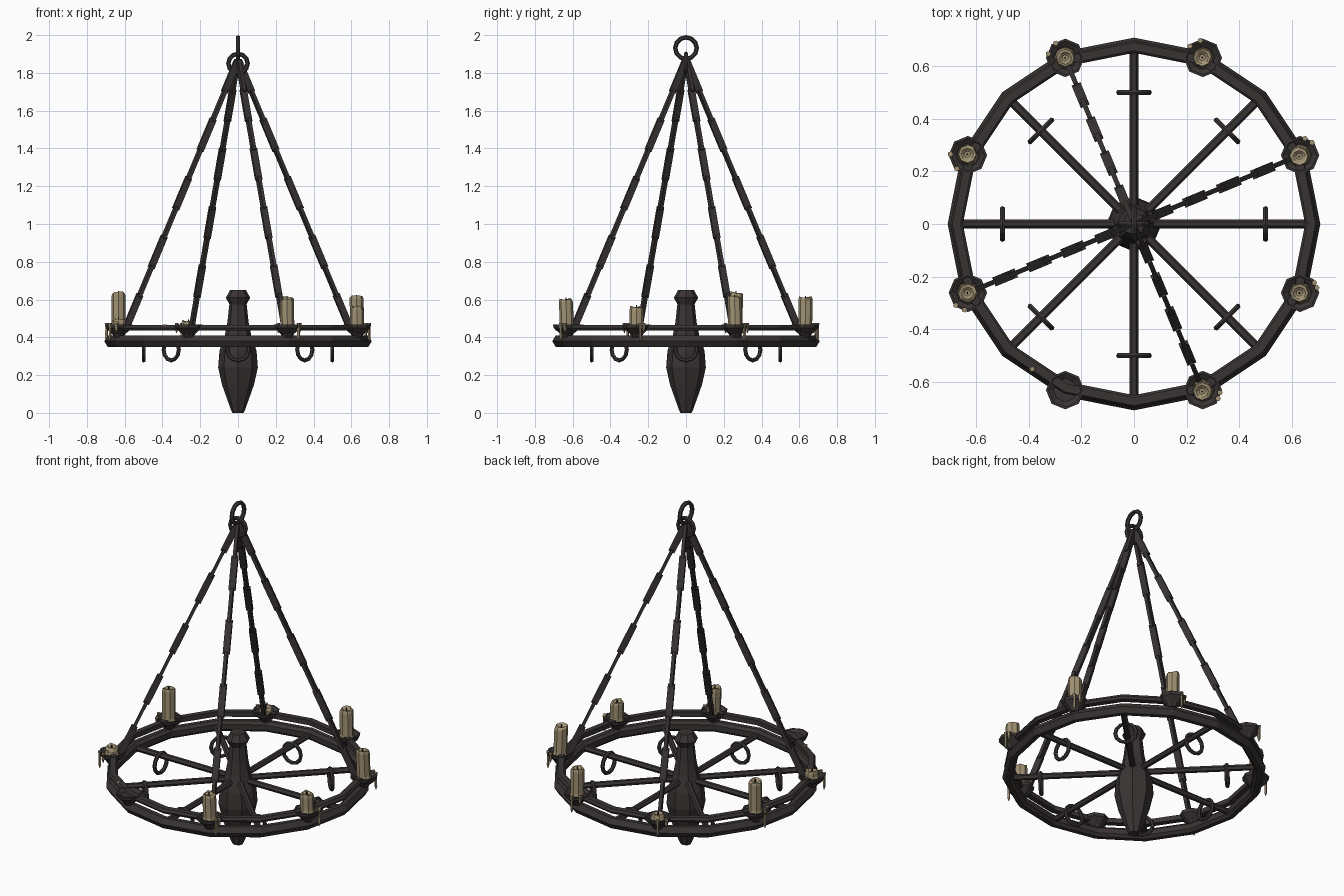
import bpy, bmesh, math, random
from math import cos, sin, pi, radians
from mathutils import Vector, Matrix

random.seed(4)
if "Cube" in bpy.data.objects:
    bpy.data.objects.remove(bpy.data.objects["Cube"])


def material(name, rgb):
    m = bpy.data.materials.new(name)
    m.use_nodes = True
    m.diffuse_color = (*rgb, 1)
    bsdf = m.node_tree.nodes["Principled BSDF"]
    bsdf.inputs["Base Color"].default_value = (*rgb, 1)
    bsdf.inputs["Roughness"].default_value = 0.8
    return m


IRON = material("dark iron", (0.042, 0.034, 0.034))
WAX = material("aged wax", (0.36, 0.29, 0.175))
WICK = material("burnt wick", (0.012, 0.01, 0.009))


def finish(name, bm, mat):
    bmesh.ops.recalc_face_normals(bm, faces=bm.faces)
    mesh = bpy.data.meshes.new(name)
    bm.to_mesh(mesh)
    bm.free()
    mesh.materials.append(mat)
    ob = bpy.data.objects.new(name, mesh)
    bpy.context.collection.objects.link(ob)
    return ob


def lathe(name, profile, sides, mat, at=(0, 0, 0), turn=0.0, closed=False):
    """Spin (radius, z) points about z; closed joins last point to first."""
    bm = bmesh.new()
    loops = [[bm.verts.new((at[0] + r * cos(turn + 2 * pi * i / sides),
                            at[1] + r * sin(turn + 2 * pi * i / sides),
                            at[2] + z)) for i in range(sides)] for r, z in profile]
    pairs = list(zip(loops, loops[1:]))
    if closed:
        pairs.append((loops[-1], loops[0]))
    else:
        bm.faces.new(loops[0])
        bm.faces.new(loops[-1])
    for a, b in pairs:
        for i in range(sides):
            j = (i + 1) % sides
            bm.faces.new((a[i], a[j], b[j], b[i]))
    return finish(name, bm, mat)


def torus(name, centre, major, minor, axis, sides=12):
    section = [(major + minor * cos(k * pi / 3), minor * sin(k * pi / 3)) for k in range(6)]
    ob = lathe(name, section, sides, IRON, closed=True)
    turn = Vector(axis).to_track_quat('Z', 'Y').to_matrix().to_4x4()
    ob.data.transform(Matrix.Translation(centre) @ turn)


def polar(angle, r, z):
    return Vector((r * cos(angle), r * sin(angle), z))


# Two sixteen-sided rims
lathe("lower_rim", [(0.65, 0.365), (0.665, 0.35), (0.69, 0.35), (0.708, 0.38),
                    (0.69, 0.41), (0.665, 0.41), (0.65, 0.395)], 16, IRON, closed=True)
lathe("upper_rim", [(0.658, 0.437), (0.69, 0.437), (0.698, 0.45),
                    (0.69, 0.465), (0.658, 0.465)], 16, IRON, closed=True)

# Central turned hub
lathe("hub", [(0.03, 0), (0.037, 0.015), (0.085, 0.15), (0.105, 0.24), (0.098, 0.33),
              (0.07, 0.41), (0.056, 0.48), (0.046, 0.575), (0.064, 0.61), (0.042, 0.65)],
      8, IRON)

# Spokes, each with a hanging ring
for i in range(8):
    a = i * pi / 4
    bm = bmesh.new()
    bmesh.ops.create_cone(bm, cap_ends=True, segments=6, radius1=0.017, radius2=0.017, depth=0.63)
    bm.transform(Matrix.Translation(polar(a, 0.35, 0.38)) @ Matrix.Rotation(a, 4, 'Z')
                 @ Matrix.Rotation(pi / 2, 4, 'Y'))
    finish(f"spoke_{i + 1}", bm, IRON)
    torus(f"hanging_ring_{i + 1}", polar(a, 0.5, 0.335), 0.057, 0.011, polar(a, 1, 0))

# Suspension rings
torus("chain_ring", (0, 0, 1.85), 0.051, 0.012, (0, 1, 0))
torus("ceiling_ring", (0, 0, 1.931), 0.057, 0.012, (1, 0, 0))


def chain(name, angle):
    """Flat links, alternately turned a quarter about the chain's line."""
    top, end = polar(angle, 0.005, 1.86), polar(angle, 0.635, 0.465)
    line = (end - top).normalized()
    side = Vector((-sin(angle), cos(angle), 0))
    links = 9
    pitch = (end - top).length / links
    bm = bmesh.new()
    for k in range(links):
        wide, thin = (0.018, 0.009) if k % 2 else (0.009, 0.018)
        mid = top + line * pitch * (k + 0.5)
        frame = Matrix((side, side.cross(line), line)).transposed().to_4x4()
        size = Matrix.Diagonal((2 * wide, 2 * thin, pitch * 1.08, 1))
        bmesh.ops.create_cube(bm, size=1, matrix=Matrix.Translation(mid) @ frame @ size)
    finish(name, bm, IRON)


def candle(name, at, top):
    """Slightly leaning candle with a ragged, hollow top."""
    h = top - at.z
    ob = lathe(name, [(0.042, 0), (0.037, 0.02), (0.037, h - 0.012),
                      (0.033, h), (0.024, h - 0.004), (0.012, h - 0.015)], 8, WAX)
    lean = Vector((random.uniform(-1, 1), random.uniform(-1, 1), 0)) * 0.04
    for v in ob.data.vertices:
        if v.co.z > h - 0.014 and v.co.xy.length > 0.03:
            v.co.z += random.uniform(-0.012, 0.003)
        v.co += at + lean * v.co.z
    lathe(name + "_wick", [(0.004, 0), (0.003, 0.022)], 5, WICK,
          at + lean * h + Vector((0, 0, h - 0.017)))


def drip(name, centre, angle, length):
    lathe(name, [(0.002, -length), (0.008, -length + 0.02), (0.007, -0.01), (0.011, 0.008)],
          5, WAX, centre + polar(angle, 0.066, 0))


# Drip dishes, candles, wax drips and chains; zero means an empty dish
tops = [0.62, 0.615, 0.49, 0.64, 0.5, 0, 0.605, 0.565]
for i, top in enumerate(tops):
    a = radians(22.5 + 45 * i)
    spot = polar(a, 0.683, 0)
    lathe(f"dish_{i + 1}", [(0.025, 0.4), (0.035, 0.418), (0.07, 0.45), (0.073, 0.468),
                            (0.064, 0.468), (0.045, 0.455)], 8, IRON, spot, a + pi / 8)
    if top:
        candle(f"candle_{i + 1}", spot + Vector((0, 0, 0.45)), top)
        rim = spot + Vector((0, 0, 0.467))
        drip(f"long_drip_{i + 1}", rim, a + random.uniform(-0.7, 0.7), 0.09)
        drip(f"short_drip_{i + 1}", rim, a + random.uniform(0.8, 1.3), 0.045)
    if i % 2 == 0:
        chain(f"chain_{i // 2 + 1}", a)

# Spilled wax on the upper rim
lathe("spilled_wax", [(0.014, 0), (0.009, 0.006)], 6, WAX, polar(radians(235), 0.673, 0.463))
